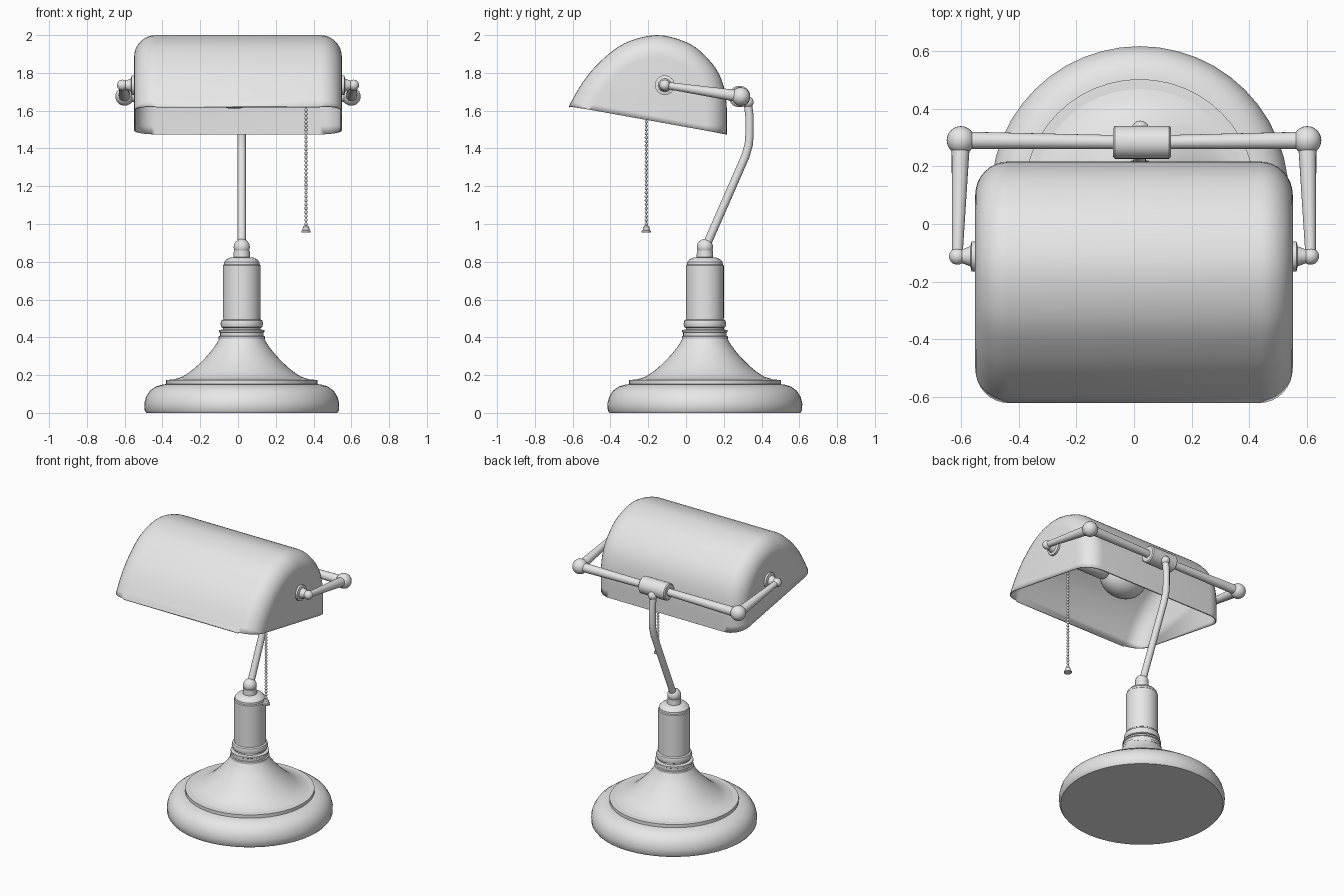
import bpy, bmesh, math
from mathutils import Vector

cube = bpy.data.objects.get("Cube")
if cube:
    bpy.data.objects.remove(cube)

grey = bpy.data.materials.new("plain grey")
grey.use_nodes = True
grey.diffuse_color = (0.8, 0.8, 0.8, 1)
grey.node_tree.nodes["Principled BSDF"].inputs["Base Color"].default_value = (0.8, 0.8, 0.8, 1)


def finish(name, bm, angle=35):
    bmesh.ops.recalc_face_normals(bm, faces=bm.faces[:])
    mesh = bpy.data.meshes.new(name)
    bm.to_mesh(mesh)
    bm.free()
    mesh.materials.append(grey)
    ob = bpy.data.objects.new(name, mesh)
    bpy.context.collection.objects.link(ob)
    bpy.ops.object.select_all(action='DESELECT')
    ob.select_set(True)
    bpy.context.view_layer.objects.active = ob
    bpy.ops.object.shade_smooth_by_angle(angle=math.radians(angle))
    return ob


def lathe(name, profile, start, axis=(0, 0, 1), sides=32):
    """Turn (radius, height) points about an axis and close both ends."""
    bm = bmesh.new()
    turn = Vector((0, 0, 1)).rotation_difference(Vector(axis))
    rings = []
    for r, h in profile:
        rings.append([bm.verts.new(Vector(start) + turn @ Vector(
            (r * math.cos(a), r * math.sin(a), h)))
            for a in (math.tau * i / sides for i in range(sides))])
    for low, high in zip(rings, rings[1:]):
        for i in range(sides):
            j = (i + 1) % sides
            bm.faces.new((low[i], low[j], high[j], high[i]))
    bm.faces.new(rings[0][::-1])
    bm.faces.new(rings[-1])
    return finish(name, bm)


def rod(name, a, b, ra, rb):
    d = Vector(b) - Vector(a)
    return lathe(name, [(ra, 0), (rb, d.length)], a, d, 20)


def ball(name, centre, radius, stretch=1, detail=24):
    bm = bmesh.new()
    bmesh.ops.create_uvsphere(bm, u_segments=detail, v_segments=detail // 2, radius=radius)
    for v in bm.verts:
        v.co.x *= stretch
        v.co += Vector(centre)
    return finish(name, bm, 80)


def smooth_path(points, steps):
    """Catmull-Rom interpolation through the points."""
    pts = [Vector(p) for p in points]
    pts = [2 * pts[0] - pts[1]] + pts + [2 * pts[-1] - pts[-2]]
    out = []
    for a, b, c, d in zip(pts, pts[1:], pts[2:], pts[3:]):
        for i in range(steps):
            t = i / steps
            out.append(0.5 * (2 * b + (c - a) * t + (2 * a - 5 * b + 4 * c - d) * t ** 2
                              + (3 * b - a - 3 * c + d) * t ** 3))
    return out + [pts[-2]]


# Base and column
foot = (0.02, 0.1, 0)
lathe("base", [(0.505, 0), (0.514, 0.012), (0.516, 0.05), (0.507, 0.085), (0.487, 0.117),
               (0.455, 0.14), (0.42, 0.15), (0.402, 0.152), (0.402, 0.174), (0.375, 0.176)],
      foot, sides=48)
flare = smooth_path([(0.375, 0.174), (0.315, 0.192), (0.255, 0.233), (0.195, 0.29),
                     (0.145, 0.35), (0.118, 0.395)], 3)
lathe("flared_cone", flare, foot, sides=48)
lathe("collar", [(0.122, 0.39), (0.122, 0.405), (0.115, 0.408), (0.115, 0.425), (0.12, 0.428),
                 (0.12, 0.438), (0.1, 0.442), (0.1, 0.45), (0.108, 0.454), (0.113, 0.472),
                 (0.108, 0.49), (0.098, 0.495), (0.098, 0.504)], foot)
lathe("column", [(0.1, 0.502), (0.1, 0.78), (0.095, 0.785), (0.094, 0.798), (0.08, 0.814),
                 (0.06, 0.822), (0.044, 0.824), (0.042, 0.86), (0.035, 0.862)], foot)
ball("column_ball", (0.02, 0.1, 0.878), 0.043)

# Bent stem
bend = bpy.data.curves.new("stem", 'CURVE')
bend.dimensions = '3D'
bend.bevel_depth = 0.022
bend.bevel_resolution = 4
bend.use_fill_caps = True
stem_points = [(0.02, 0.105, 0.88), (0.02, 0.315, 1.36), (0.02, 0.332, 1.42),
               (0.02, 0.336, 1.47), (0.02, 0.336, 1.57), (0.02, 0.325, 1.66)]
spline = bend.splines.new('POLY')
spline.points.add(len(stem_points) - 1)
for p, co in zip(spline.points, stem_points):
    p.co = (*co, 1)
bend.materials.append(grey)
stem = bpy.data.objects.new("stem", bend)
bpy.context.collection.objects.link(stem)
ball("stem_joint", (0.022, 0.328, 1.645), 0.03)

# Crossbar with its clamp
lathe("clamp", [(0.05, -0.1), (0.057, -0.094), (0.057, 0.094), (0.05, 0.1)],
      (0.028, 0.283, 1.675), (1, 0, 0))

# Side arms, joints and shade mounts
for side, label in ((1, "left"), (-1, "right")):
    corner = (side * 0.6, 0.29, 1.675)
    pivot = (side * 0.612, -0.112, 1.735)
    rod(label + "_crossbar", (0.028, 0.283, 1.675), corner, 0.023, 0.03)
    ball(label + "_corner_ball", corner, 0.049)
    rod(label + "_arm", corner, pivot, 0.032, 0.018)
    ball(label + "_pivot_ball", pivot, 0.029)
    lathe(label + "_mount", [(0.052, 0), (0.052, 0.018), (0.035, 0.022), (0.026, 0.045),
                             (0.018, 0.07)],
          (side * 0.545, -0.112, 1.735), (side, 0, 0))

# Shade: rounded prism cut along the tilted rim
outline = smooth_path([(-0.62, 1.625), (-0.547, 1.75), (-0.457, 1.857), (-0.325, 1.957),
                       (-0.155, 2.0), (0.0, 1.963), (0.098, 1.894), (0.177, 1.79),
                       (0.213, 1.655), (0.216, 1.475)], 4)
outline = [Vector((-0.79, 1.2))] + outline + [Vector((0.216, 1.2))]
bm = bmesh.new()
cap = bm.faces.new([bm.verts.new((-0.55, y, z)) for y, z in outline])
grown = bmesh.ops.extrude_face_region(bm, geom=[cap], use_keep_orig=True)
for v in grown["geom"]:
    if isinstance(v, bmesh.types.BMVert):
        v.co.x = 0.55
bmesh.ops.recalc_face_normals(bm, faces=bm.faces[:])
rims = [e for e in bm.edges if abs(e.verts[0].co.x - e.verts[1].co.x) < 0.01]
bmesh.ops.bevel(bm, geom=rims, offset=0.115, segments=8, profile=0.5,
                affect='EDGES', clamp_overlap=False)
bmesh.ops.bisect_plane(bm, geom=bm.verts[:] + bm.edges[:] + bm.faces[:],
                       plane_co=(0, -0.62, 1.625), plane_no=(0, 0.177, 0.984),
                       clear_inner=True)
shade = finish("shade", bm, 40)
shell = shade.modifiers.new("thickness", 'SOLIDIFY')
shell.thickness = 0.008
shell.offset = -1

# Bulb and socket
ball("bulb", (-0.02, -0.13, 1.735), 0.125, 1.25, 32)
lathe("socket", [(0.055, 0), (0.06, 0.02), (0.06, 0.3), (0.04, 0.33), (0.03, 0.41)],
      (0.13, -0.125, 1.735), (1, 0, 0))
rod("chain_outlet", (0.36, -0.125, 1.72), (0.36, -0.215, 1.69), 0.016, 0.012)

# Pull chain: thread, beads and bell
chain = (0.36, -0.21)
rod("chain_thread", (*chain, 0.98), (*chain, 1.69), 0.003, 0.003)
bm = bmesh.new()
for i in range(34):
    made = bmesh.ops.create_icosphere(bm, subdivisions=2, radius=0.009)
    bmesh.ops.translate(bm, verts=made["verts"], vec=(*chain, 1.0 + i * 0.0208))
finish("chain_beads", bm, 60)
lathe("chain_bell", [(0.025, 0), (0.025, 0.008), (0.019, 0.012), (0.016, 0.03), (0.008, 0.037)],
      (*chain, 0.955), sides=20)
